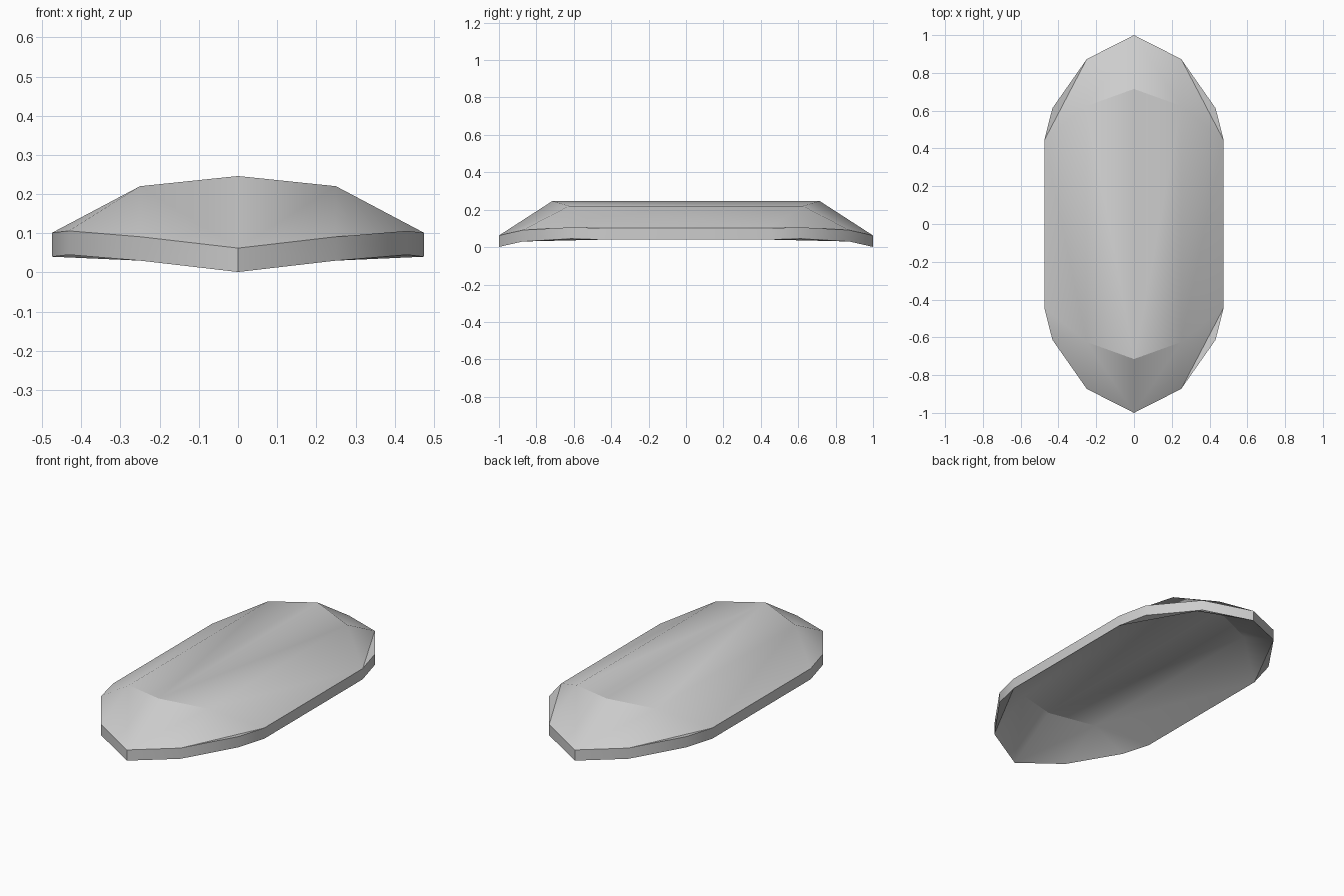
import bpy
import bmesh
import math

if "Cube" in bpy.data.objects:
    bpy.data.objects.remove(bpy.data.objects["Cube"], do_unlink=True)

THICKNESS = 0.061

# One quadrant of the upper skin, mirrored to the other three
QUADRANT = {
    "tip": (0, 1.0, 0.062),
    "nose": (0.25, 0.873, 0.091),
    "shoulder": (0.432, 0.613, 0.106),
    "flank": (0.475, 0.443, 0.101),
    "ridge": (0, 0.715, 0.246),
    "crown": (0.25, 0.625, 0.22),
}

grey = bpy.data.materials.new("light_grey")
grey.use_nodes = True
colour = (0.61, 0.61, 0.61, 1)
grey.diffuse_color = colour
grey.node_tree.nodes["Principled BSDF"].inputs["Base Color"].default_value = colour

bm = bmesh.new()
cache = {}


def vert(name, sx, sy):
    x, y, z = QUADRANT[name]
    key = (round(x * sx, 4), round(y * sy, 4), z)
    if key not in cache:
        cache[key] = bm.verts.new(key)
    return cache[key]


def face(*corners):
    bm.faces.new([vert(*c) for c in corners])


for sx in (-1, 1):
    # Long roof and side panels
    for inner, outer in (("ridge", "crown"), ("crown", "flank")):
        face((inner, sx, -1), (outer, sx, -1), (outer, sx, 1), (inner, sx, 1))
    for sy in (-1, 1):
        # Sloping end panel
        face(("tip", sx, sy), ("nose", sx, sy), ("crown", sx, sy), ("ridge", sx, sy))
        # Corner facets; the front right corner is folded the other way
        if (sx, sy) == (-1, -1):
            corners = (("nose", "shoulder", "crown"), ("shoulder", "flank", "crown"))
        else:
            corners = (("nose", "flank", "crown"), ("nose", "shoulder", "flank"))
        for tri in corners:
            face(*[(n, sx, sy) for n in tri])

# Thicken straight down into a hollow-backed shell
result = bmesh.ops.extrude_face_region(bm, geom=bm.faces[:], use_keep_orig=True)
lower = [g for g in result["geom"] if isinstance(g, bmesh.types.BMVert)]
bmesh.ops.translate(bm, verts=lower, vec=(0, 0, -THICKNESS))
bmesh.ops.recalc_face_normals(bm, faces=bm.faces[:])

mesh = bpy.data.meshes.new("curved_shell")
bm.to_mesh(mesh)
bm.free()
mesh.materials.append(grey)
shell = bpy.data.objects.new("curved_shell", mesh)
bpy.context.collection.objects.link(shell)

# Soft shading over the skin, crisp rim
bpy.ops.object.select_all(action="DESELECT")
shell.select_set(True)
bpy.context.view_layer.objects.active = shell
bpy.ops.object.shade_smooth_by_angle(angle=math.radians(30))
